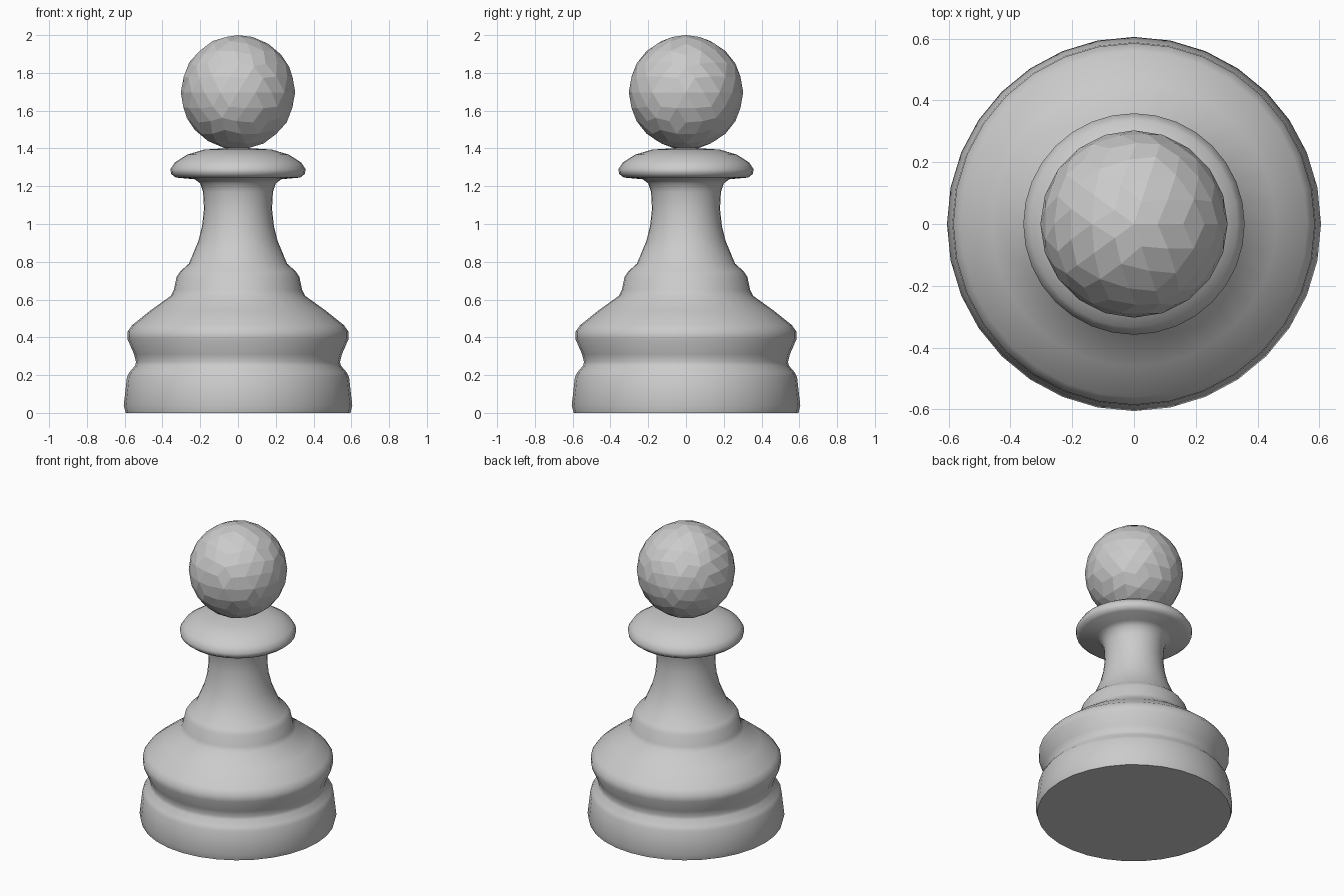
import bpy, bmesh
from math import radians
from mathutils import Matrix, Vector

cube = bpy.data.objects.get("Cube")
if cube:
    bpy.data.objects.remove(cube)

# Single grey finish
GREY = (0.6, 0.6, 0.6, 1)
grey = bpy.data.materials.new("plain grey")
grey.use_nodes = True
grey.diffuse_color = GREY
grey.node_tree.nodes["Principled BSDF"].inputs["Base Color"].default_value = GREY


def add_part(name, bm):
    bmesh.ops.recalc_face_normals(bm, faces=bm.faces)
    mesh = bpy.data.meshes.new(name)
    bm.to_mesh(mesh)
    bm.free()
    mesh.materials.append(grey)
    part = bpy.data.objects.new(name, mesh)
    bpy.context.collection.objects.link(part)
    return part


def lathe(name, profile, sides):
    bm = bmesh.new()
    verts = [bm.verts.new((0, -r, z)) for r, z in profile]
    edges = [bm.edges.new(pair) for pair in zip(verts, verts[1:])]
    bmesh.ops.spin(bm, geom=verts + edges, cent=(0, 0, 0), axis=(0, 0, 1),
                   angle=radians(360), steps=sides, use_duplicate=False)
    bmesh.ops.remove_doubles(bm, verts=bm.verts, dist=0.0005)
    return add_part(name, bm)


# Turned body: foot, groove, shoulder, step, neck and collar (radius, height)
profile = [
    (0, 0), (0.595, 0), (0.605, 0.04), (0.588, 0.19), (0.575, 0.215),
    (0.545, 0.25), (0.54, 0.27), (0.55, 0.31), (0.585, 0.39), (0.585, 0.43),
    (0.56, 0.465), (0.46, 0.545), (0.355, 0.62), (0.34, 0.65), (0.325, 0.72),
    (0.305, 0.75), (0.26, 0.79), (0.21, 0.91), (0.19, 0.99), (0.18, 1.08),
    (0.185, 1.17), (0.2, 1.215), (0.23, 1.237), (0.33, 1.246), (0.354, 1.265),
    (0.358, 1.29), (0.335, 1.325), (0.27, 1.367), (0.18, 1.394), (0, 1.405),
]
body = lathe("body", profile, 32)
bpy.ops.object.select_all(action="DESELECT")
body.select_set(True)
bpy.context.view_layer.objects.active = body
bpy.ops.object.shade_smooth_by_angle(angle=radians(55))

# Faceted ball on top, with neighbouring facets merged into irregular panels
bm = bmesh.new()
bmesh.ops.create_icosphere(bm, subdivisions=3, radius=0.303,
                           matrix=Matrix.Translation(Vector((0, 0, 1.697))))
bmesh.ops.dissolve_limit(bm, angle_limit=radians(12), verts=bm.verts,
                         edges=bm.edges, use_dissolve_boundaries=False)
add_part("head", bm)
